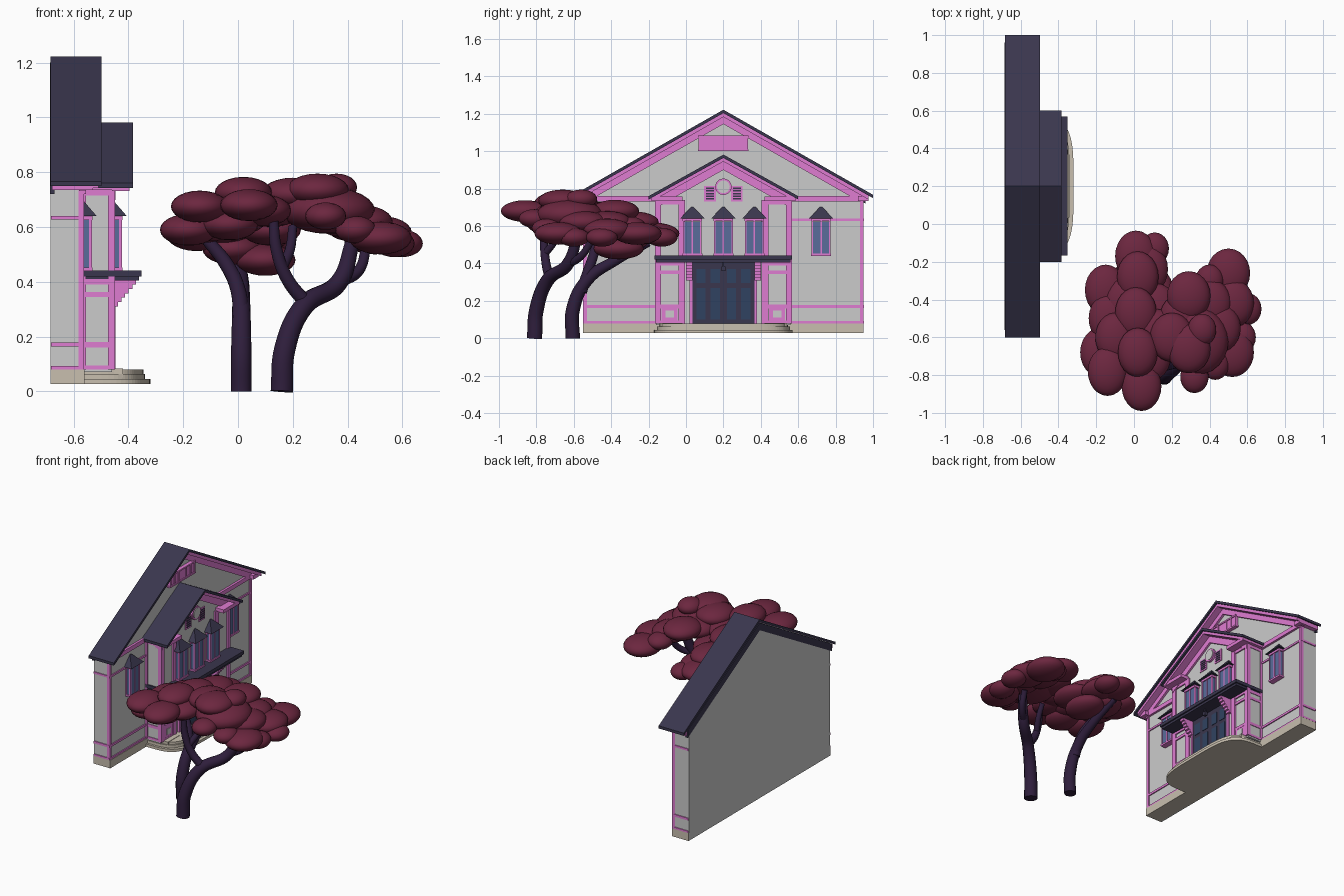
import bpy, bmesh, math
from mathutils import Matrix, Vector

if "Cube" in bpy.data.objects:
    bpy.data.objects.remove(bpy.data.objects["Cube"])

C = 0.2  # y of the house's centre line


def mat(name, r, g, b):
    m = bpy.data.materials.new(name)
    m.diffuse_color = (r, g, b, 1)
    m.use_nodes = True
    m.node_tree.nodes["Principled BSDF"].inputs["Base Color"].default_value = m.diffuse_color
    return m


PINK = mat("pink_trim", .74, .20, .64)
SLATE = mat("slate", .042, .037, .075)
GLASS = mat("glass", .10, .15, .33)
PANEL = mat("door_panel", .03, .055, .12)
STONE = mat("stone", .58, .52, .43)
LEAF = mat("leaf", .15, .020, .05)
BARK = mat("bark", .028, .013, .045)


def finish(name, bm, m, smooth=False):
    bmesh.ops.recalc_face_normals(bm, faces=bm.faces)
    me = bpy.data.meshes.new(name)
    bm.to_mesh(me)
    bm.free()
    if m:
        me.materials.append(m)
    for p in me.polygons:
        p.use_smooth = smooth
    ob = bpy.data.objects.new(name, me)
    bpy.context.collection.objects.link(ob)
    return ob


def boxes(name, m, items, mirror=True):
    """Boxes (x0, x1, u0, u1, z0, z1), u measured from the centre line, mirrored across it."""
    bm = bmesh.new()
    for x0, x1, u0, u1, z0, z1 in items:
        for s in ((1, -1) if mirror and u0 + u1 > 1e-6 else (1,)):
            mx = Matrix.Translation(((x0 + x1) / 2, C + s * (u0 + u1) / 2, (z0 + z1) / 2))
            mx = mx @ Matrix.Diagonal((x1 - x0, u1 - u0, z1 - z0, 1))
            bmesh.ops.create_cube(bm, size=1, matrix=mx)
    return finish(name, bm, m)


def extrude(name, m, pts, vec):
    bm = bmesh.new()
    f = bm.faces.new([bm.verts.new(p) for p in pts])
    r = bmesh.ops.extrude_face_region(bm, geom=[f])
    bmesh.ops.translate(bm, vec=vec, verts=[v for v in r["geom"] if isinstance(v, bmesh.types.BMVert)])
    return finish(name, bm, m)


def prism(name, m, prof, x0, x1):
    return extrude(name, m, [(x0, C + u, z) for u, z in prof], (x1 - x0, 0, 0))


def chevron(name, m, w, top, eave, t, x0, x1):
    prism(name, m, [(-w, eave), (0, top), (w, eave), (w, eave - t), (0, top - t), (-w, eave - t)], x0, x1)


# Walls
prism("main_wall", None, [(-.745, .07), (.745, .07), (.745, .78), (0, 1.203), (-.745, .78)], -.68, -.57)
prism("back_wall", None, [(-.745, .027), (.745, .027), (.745, .77), (0, 1.193), (-.745, .77)], -.684, -.675)
prism("bay_wall", None, [(-.36, .07), (.36, .07), (.36, .757), (0, .962), (-.36, .757)], -.6, -.46)

# Roofs and barge boards
chevron("main_roof", SLATE, .8, 1.222, .767, .018, -.684, -.498)
chevron("roof_back_edge", SLATE, .76, 1.2, .77, .05, -.686, -.67)
chevron("bay_roof", SLATE, .4, .982, .76, .018, -.6, -.383)
chevron("main_barge_board", PINK, .775, 1.205, .764, .022, -.57, -.51)
chevron("main_frieze", PINK, .745, 1.19, .766, .045, -.60, -.555)
chevron("bay_barge_board", PINK, .385, .965, .752, .02, -.46, -.397)
chevron("bay_frieze", PINK, .36, .95, .748, .05, -.50, -.447)
boxes("eave_cornice", PINK, [(-.68, -.53, .72, .775, .735, .762), (-.58, -.555, .36, .76, .732, .76),
                             (-.57, -.40, .22, .385, .735, .758)])

# Stone plinth and rounded steps
boxes("plinth", STONE, [(-.683, -.56, 0, .75, .027, .08)])


def step(name, a, d, z0, z1):
    pts = []
    for i in range(41):
        t = math.pi * i / 40
        c, s = math.cos(t), math.sin(t)
        pts.append((-.56 + d * abs(s) ** .5, C + a * math.copysign(abs(c) ** .5, c), z0))
    extrude(name, STONE, pts, (0, 0, z1 - z0))


step("step_lower", .37, .24, .027, .045)
step("step_middle", .355, .22, .045, .064)
step("step_upper", .345, .215, .064, .08)
boxes("step_side_blocks", STONE, [(-.46, -.42, .22, .34, .05, .083)])

# Trim: corner boards, belts and pilaster panels
boxes("wall_trim", PINK, [(-.582, -.563, .73, .75, .08, .74)] + [
    b for z, h in ((.08, .012), (.163, .015), (.628, .013)) for b in (
        (-.57, -.563, .36, .745, z, z + h), (-.682, -.563, .74, .751, z, z + h))])
boxes("bay_trim", PINK, [
    (-.475, -.45, .335, .366, .08, .74), (-.57, -.555, .355, .366, .08, .74),
    (-.465, -.45, .205, .24, .08, .74), (-.465, -.448, .165, .18, .08, .41)] + [
    b for z, h in ((.08, .015), (.16, .02), (.345, .018), (.39, .02), (.715, .02)) for b in (
        (-.465, -.452, .205, .36, z, z + h), (-.57, -.455, .355, .364, z, z + h))] + [
    (-.465, -.453, .245, .33, .095, .16)])
boxes("pilaster_square_panel", None, [(-.455, -.449, .265, .31, .11, .148)])

# Front door
boxes("door", SLATE, [(-.465, -.45, 0, .165, .08, .405)])
boxes("door_panels", PANEL, [(-.455, -.447, u, u + .05, z0, z1)
                             for u in (.018, .095) for z0, z1 in ((.10, .27), (.295, .37))])

# Canopy with stepped brackets and lantern
boxes("canopy", SLATE, [(-.568, -.353, -.368, .368, .42, .442), (-.568, -.362, -.36, .36, .405, .42)], False)
boxes("canopy_brackets", PINK, [(-.46, -.438 + .013 * i, .165, .2, .31 + .016 * i, .328 + .016 * i)
                                for i in range(6)])
boxes("lantern", SLATE, [(-.42, -.40, -.01, .01, .36, .385), (-.413, -.407, -.004, .004, .38, .41)], False)


# Boxed windows with small hipped roofs
def window(x, u, tag):
    w, d = .045, .032
    sub = lambda items: [(x + a, x + b, u + c, u + e, f, g) for a, b, c, e, f, g in items]
    boxes("window_glass_" + tag, GLASS, sub([(0, d, -w, w, .45, .625)]), False)
    boxes("window_frame_" + tag, PINK, sub(
        [(d - .006, d + .004, s * .046 - .004, s * .046 + .004, .445, .64) for s in (-1, 0, 1)] +
        [(-.005, .005, s * .046 - .004, s * .046 + .004, .445, .64) for s in (-1, 1)] +
        [(0, d + .006, -.053, .053, .44, .452), (0, d + .006, -.052, .052, .626, .642)]), False)
    bm = bmesh.new()
    a, b, c, e, t = [bm.verts.new((x + p, C + u + q, z)) for p, q, z in (
        (-.005, -.066, .64), (.054, -.066, .64), (.054, .066, .64), (-.005, .066, .64), (-.005, 0, .708))]
    for f in ((a, b, c, e), (a, b, t), (b, c, t), (c, e, t), (e, a, t)):
        bm.faces.new(f)
    finish("window_roof_" + tag, bm, SLATE)


for i, u in enumerate((-.166, 0, .166)):
    window(-.46, u, "bay_%d" % i)
for i, u in enumerate((-.522, .522)):
    window(-.57, u, "side_%d" % i)

# Attic louvre
boxes("attic_louvre", PINK, [(-.575, -.552, 0, .13, 1.0, 1.083), (-.575, -.546, 0, .135, 1.0, 1.01),
                             (-.575, -.546, 0, .135, 1.073, 1.083)] +
      [(-.565, -.547, u, u + .01, 1.0, 1.08) for u in (.035, .08, .122)])

# Bay gable: shutters and round vent
boxes("gable_shutters", PINK, [(-.465, -.455, .04, .103, .732, .815)])
boxes("gable_shutter_slats", SLATE, [(-.458, -.452, .05, .093, .742 + .014 * i, .75 + .014 * i) for i in range(5)])
for name, m, r, x in (("round_vent_ring", PINK, .044, -.456), ("round_vent", None, .034, -.452)):
    bm = bmesh.new()
    bmesh.ops.create_cone(bm, cap_ends=True, segments=24, radius1=r, radius2=r, depth=.02,
                          matrix=Matrix.Translation((x, C, .81)) @ Matrix.Rotation(math.pi / 2, 4, 'Y'))
    finish(name, bm, m)

# Tree trunks and branches: (x, y, z, radius)
limbs = {
    "left_trunk": [(.012, -.605, 0, .038), (.012, -.605, .15, .037), (.012, -.53, .31, .033), (.01, -.37, .42, .027), (-.01, -.2, .51, .02)],
    "left_branch": [(.012, -.56, .25, .032), (0, -.52, .37, .028), (-.04, -.49, .46, .026), (-.11, -.47, .55, .022)],
    "right_trunk": [(.16, -.81, 0, .042), (.17, -.80, .15, .04), (.24, -.74, .31, .036), (.37, -.63, .40, .033), (.42, -.58, .55, .027)],
    "right_upper_branch": [(.25, -.73, .32, .026), (.18, -.75, .41, .024), (.14, -.76, .52, .022), (.13, -.76, .62, .018)],
    "right_inner_branch": [(.16, -.755, .45, .02), (.19, -.7, .52, .018), (.2, -.65, .6, .016)],
    "right_outer_branch": [(.36, -.635, .395, .022), (.44, -.56, .44, .02), (.47, -.5, .53, .018)],
}
for name, pts in limbs.items():
    cu = bpy.data.curves.new(name, 'CURVE')
    cu.dimensions = '3D'
    cu.bevel_depth, cu.bevel_resolution, cu.use_fill_caps = 1, 4, True
    sp = cu.splines.new('BEZIER')
    sp.bezier_points.add(len(pts) - 1)
    for bp, (x, y, z, r) in zip(sp.bezier_points, pts):
        bp.co, bp.radius = (x, y, z), r
        bp.handle_left_type = bp.handle_right_type = 'AUTO'
    cu.materials.append(BARK)
    bpy.context.collection.objects.link(bpy.data.objects.new(name, cu))


# Foliage: flattened blobs (x, y, z), with a half-size per group
def foliage(name, size, spots):
    bm = bmesh.new()
    for p in spots:
        bmesh.ops.create_uvsphere(bm, u_segments=24, v_segments=12, radius=1,
                                  matrix=Matrix.Translation(p) @ Matrix.Diagonal((*size, 1)))
    finish(name, bm, LEAF, True)


foliage("left_foliage", (.11, .135, .058), [
    (.01, -.17, .56), (.02, -.28, .62), (-.15, -.35, .57), (.01, -.47, .67), (-.13, -.5, .6),
    (.1, -.36, .48), (-.02, -.33, .52), (.12, -.45, .59), (.07, -.24, .56), (-.05, -.42, .6)])
foliage("front_foliage", (.105, .13, .058), [
    (-.18, -.68, .59), (-.14, -.78, .675), (.04, -.86, .68), (.02, -.68, .725), (.0, -.6, .63),
    (-.03, -.72, .61), (.09, -.7, .66), (-.1, -.6, .66)])
foliage("right_foliage", (.115, .13, .06), [
    (.29, -.38, .68), (.2, -.6, .72), (.29, -.66, .735), (.25, -.5, .66),
    (.5, -.26, .56), (.52, -.42, .58), (.52, -.68, .56), (.45, -.55, .62), (.4, -.42, .62), (.12, -.58, .66)])
foliage("core_foliage", (.17, .18, .085), [(.33, -.62, .66)])
foliage("small_foliage", (.075, .085, .05), [
    (.11, -.13, .54), (.6, -.45, .54), (.32, -.81, .64), (.36, -.56, .745), (.57, -.6, .54),
    (.43, -.74, .59), (.4, -.3, .6)])
